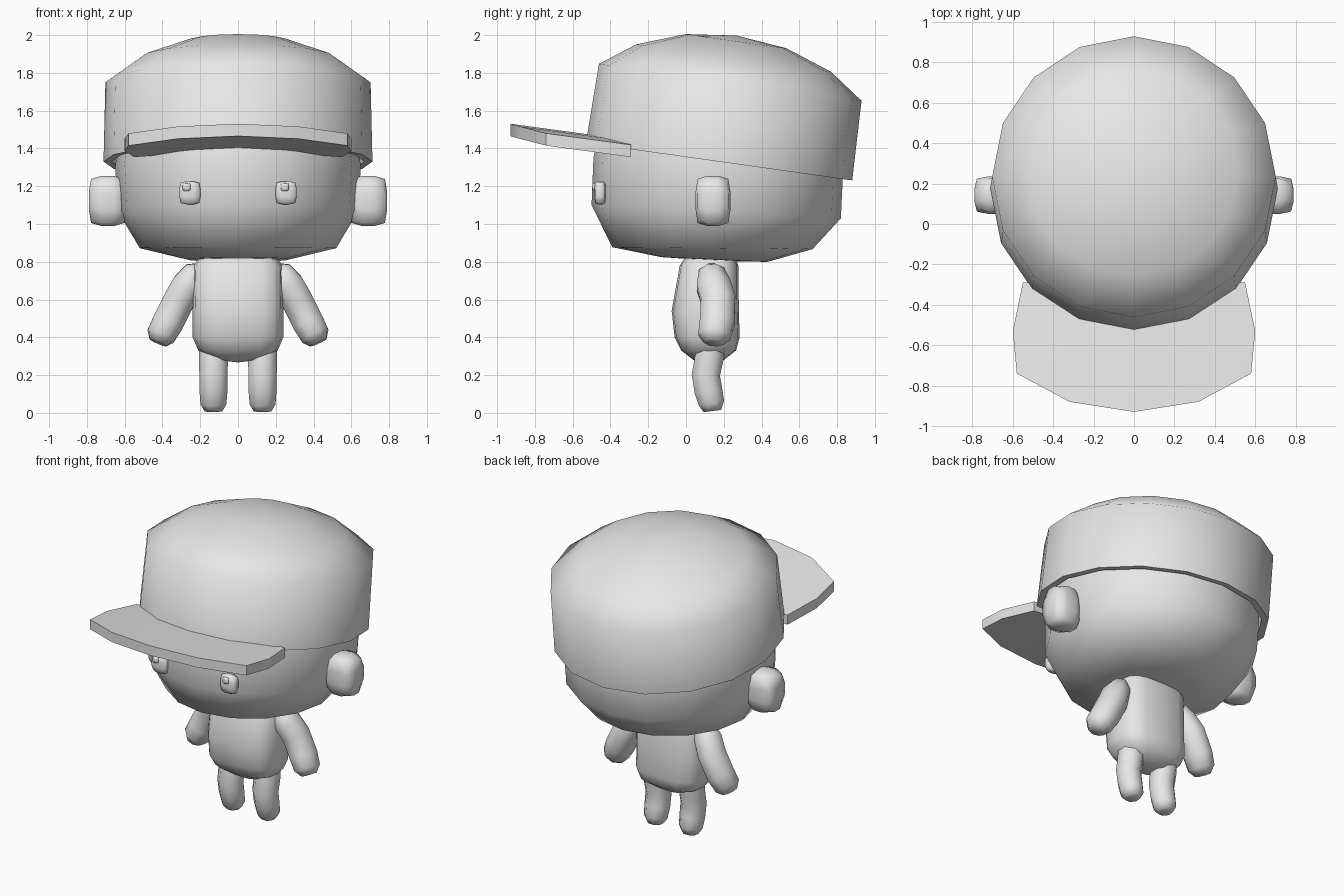
import bpy, bmesh
from math import sin, cos, pi, radians
from mathutils import Vector

if "Cube" in bpy.data.objects:
    bpy.data.objects.remove(bpy.data.objects["Cube"])

GREY = (0.8, 0.8, 0.8, 1)
grey = bpy.data.materials.new("light grey")
grey.use_nodes = True
grey.diffuse_color = GREY
grey.node_tree.nodes["Principled BSDF"].inputs["Base Color"].default_value = GREY


def finish(bm, name, angle=70):
    """Turn a bmesh into a smooth-shaded object."""
    bmesh.ops.remove_doubles(bm, verts=bm.verts, dist=0.0005)
    bmesh.ops.recalc_face_normals(bm, faces=bm.faces)
    mesh = bpy.data.meshes.new(name)
    bm.to_mesh(mesh)
    bm.free()
    mesh.materials.append(grey)
    obj = bpy.data.objects.new(name, mesh)
    bpy.context.collection.objects.link(obj)
    bpy.ops.object.select_all(action='DESELECT')
    obj.select_set(True)
    bpy.context.view_layer.objects.active = obj
    bpy.ops.object.shade_smooth_by_angle(angle=radians(angle))
    return obj


def skin(name, rings, angle=70):
    """Join a list of point rings with quads."""
    bm = bmesh.new()
    rows = [[bm.verts.new(p) for p in ring] for ring in rings]
    n = len(rows[0])
    for a, b in zip(rows, rows[1:]):
        for i in range(n):
            j = (i + 1) % n
            bm.faces.new((a[i], a[j], b[j], b[i]))
    return finish(bm, name, angle)


def loft(name, rows, n=16, power=1.0):
    """Stack rings given as (z, centre y, x radius, y radius, slope)."""
    def bend(v):
        return abs(v) ** power * (1 if v > 0 else -1)
    rings = []
    for z, cy, rx, ry, slope in rows:
        ring = []
        for k in range(n):
            t = 2 * pi * k / n
            x, y = rx * bend(cos(t)), ry * bend(sin(t))
            ring.append((x, cy + y, z + slope * y))
        rings.append(ring)
    return skin(name, rings)


def limb(name, path, side, n=8, depth=1.0):
    """Tapered tube along points given as (x, y, z, radius)."""
    pts = [Vector(p[:3]) for p in path]
    rings = [[pts[0]] * n]
    for i, p in enumerate(pts):
        d = (pts[min(i + 1, len(pts) - 1)] - pts[max(i - 1, 0)]).normalized()
        u = Vector((0, 1, 0)).cross(d).normalized()
        v = d.cross(u)
        r = path[i][3]
        rings.append([p + r * (u * cos(t) + v * sin(t) * depth)
                      for t in [2 * pi * (k + 0.5) / n for k in range(n)]])
    rings.append([pts[-1]] * n)
    return skin(name, [[(q.x * side, q.y, q.z) for q in ring] for ring in rings], 80)


def blob(name, centre, size):
    """Rounded box filling the given size."""
    bm = bmesh.new()
    bmesh.ops.create_cube(bm, size=2)
    bmesh.ops.subdivide_edges(bm, edges=bm.edges, cuts=2, use_grid_fill=True)
    for v in bm.verts:
        outer = sum(abs(c) > 0.9 for c in v.co)
        v.co *= {1: 1, 2: 0.88, 3: 0.74}[outer]
        v.co = Vector(c + o * s / 2 for c, o, s in zip(centre, v.co, size))
    return finish(bm, name, 80)


# Head, broad with a flattened chin
loft("head", [
    (0.805, 0.16, 0, 0, 0),
    (0.812, 0.15, 0.27, 0.28, -0.045),
    (0.872, 0.14, 0.52, 0.53, -0.01),
    (1.065, 0.16, 0.635, 0.66, -0.053),
    (1.30, 0.17, 0.65, 0.66, -0.08),
    (1.60, 0.20, 0.62, 0.62, -0.1),
    (1.80, 0.22, 0.40, 0.40, -0.1),
    (1.85, 0.22, 0, 0, 0)])

# Cap crown with a thick rim, tipped backwards
crown = loft("cap_crown", [
    (0.12, 0, 0.67, 0.67, 0),
    (0, 0, 0.67, 0.67, 0),
    (0, 0, 0.712, 0.712, 0),
    (0.424, 0, 0.702, 0.702, 0),
    (0.554, 0, 0.52, 0.52, 0),
    (0.644, 0, 0.27, 0.27, 0),
    (0.674, 0, 0, 0, 0)])
crown.rotation_euler.x = radians(-8)
crown.location = (0, 0.175, 1.33)

# Cap brim, gently arched from side to side
bm = bmesh.new()
columns = [(-1, -0.74), (-0.55, -0.88), (0, -0.93), (0.55, -0.88), (1, -0.74)]
grid = []
for x, front in columns:
    outline = ((0.58, front), (0.6, -0.53), (0.55, -0.29))
    grid.append([bm.verts.new((x * w, y, 1.405 - 0.135 * y - 0.025 * x * x))
                 for w, y in outline])
for a, b in zip(grid, grid[1:]):
    for i in range(2):
        bm.faces.new((a[i], b[i], b[i + 1], a[i + 1]))
extruded = bmesh.ops.extrude_face_region(bm, geom=bm.faces[:], use_keep_orig=True)
lower = [g for g in extruded["geom"] if isinstance(g, bmesh.types.BMVert)]
bmesh.ops.translate(bm, verts=lower, vec=(0, 0, -0.065))
finish(bm, "cap_brim", 40)

# Torso, rounded box with a small belly
loft("torso", [
    (0.84, 0.13, 0, 0, 0),
    (0.83, 0.13, 0.20, 0.13, 0),
    (0.78, 0.122, 0.235, 0.155, 0),
    (0.54, 0.102, 0.24, 0.178, 0),
    (0.40, 0.112, 0.24, 0.172, 0),
    (0.33, 0.12, 0.21, 0.145, 0),
    (0.28, 0.12, 0.10, 0.08, 0),
    (0.267, 0.12, 0, 0, 0)], n=16, power=0.65)

# Paired limbs, ears and eyes
arm = [(0.20, 0.135, 0.77, 0.03), (0.225, 0.135, 0.75, 0.065),
       (0.265, 0.145, 0.68, 0.088), (0.31, 0.17, 0.60, 0.09),
       (0.37, 0.165, 0.48, 0.09), (0.408, 0.15, 0.41, 0.083),
       (0.425, 0.145, 0.372, 0.05)]
leg = [(0.13, 0.13, 0.40, 0.08), (0.13, 0.125, 0.30, 0.083),
       (0.13, 0.105, 0.20, 0.081), (0.13, 0.118, 0.12, 0.08),
       (0.13, 0.135, 0.05, 0.074), (0.13, 0.14, 0.01, 0.05)]
for label, side in (("left", 1), ("right", -1)):
    limb(label + "_arm", arm, side, depth=1.1)
    limb(label + "_leg", leg, side)
    blob(label + "_ear", (side * 0.69, 0.143, 1.122), (0.2, 0.185, 0.265))
    blob(label + "_eye", (side * 0.255, -0.455, 1.165), (0.112, 0.06, 0.122))
    blob(label + "_eye_glint", (side * 0.26 - 0.012, -0.48, 1.195), (0.042, 0.03, 0.042))
